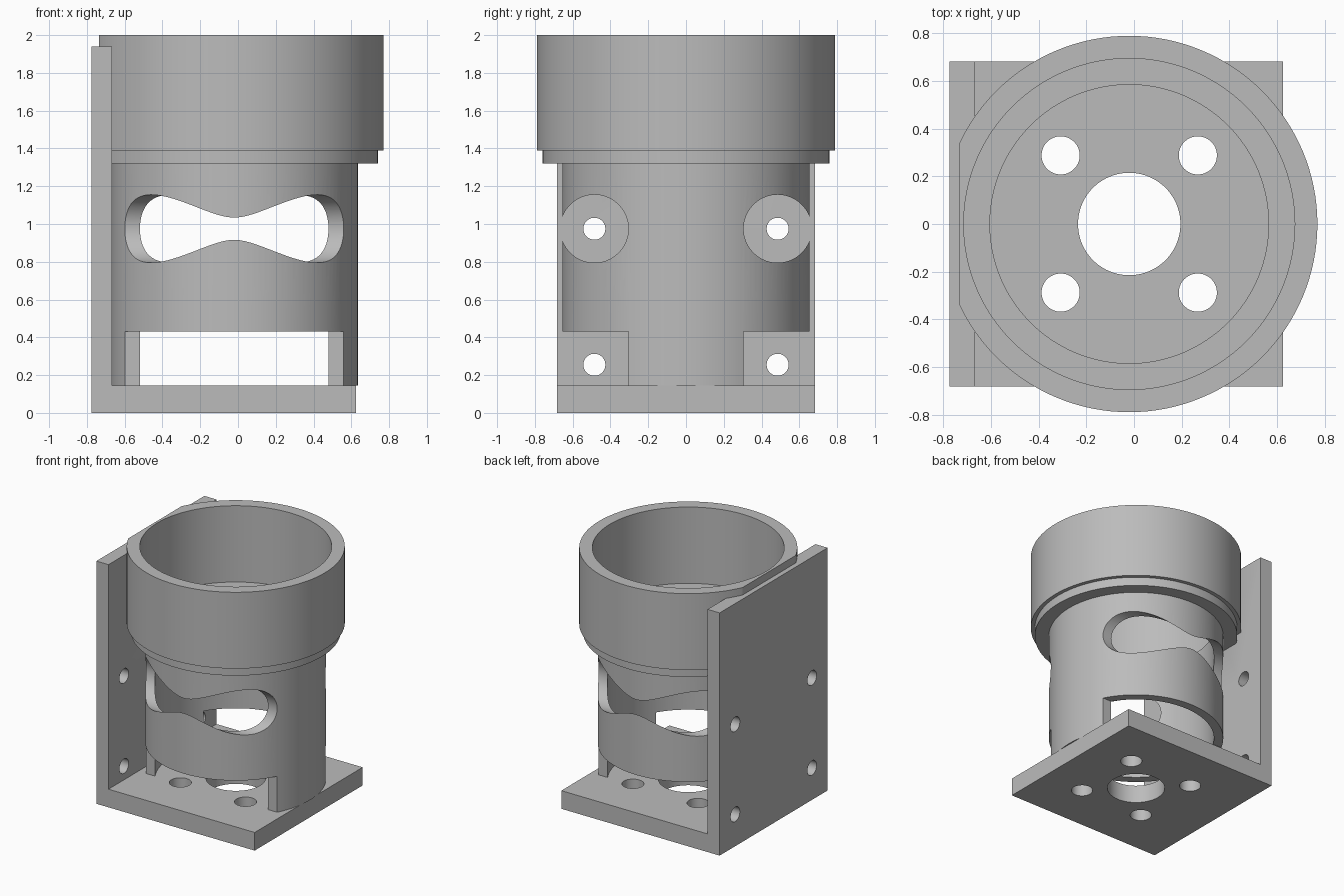
import bpy, bmesh, math
from mathutils import Matrix, Vector

if "Cube" in bpy.data.objects:
    bpy.data.objects.remove(bpy.data.objects["Cube"], do_unlink=True)

AXIS_X = -0.02          # centre line of the round holder
PLATE_IN = -0.668       # inner face of the upright plate
BASE_TOP = 0.145

grey = bpy.data.materials.new("plain grey")
grey.use_nodes = True
colour = (0.5, 0.5, 0.5, 1)
grey.diffuse_color = colour
grey.node_tree.nodes["Principled BSDF"].inputs["Base Color"].default_value = colour


def make_object(name, bm):
    bmesh.ops.recalc_face_normals(bm, faces=bm.faces)
    mesh = bpy.data.meshes.new(name)
    bm.to_mesh(mesh)
    bm.free()
    mesh.materials.append(grey)
    obj = bpy.data.objects.new(name, mesh)
    bpy.context.collection.objects.link(obj)
    return obj


def box(name, low, high):
    bm = bmesh.new()
    low, high = Vector(low), Vector(high)
    size = Matrix.Diagonal((*(high - low), 1))
    bmesh.ops.create_cube(bm, size=1, matrix=Matrix.Translation((low + high) / 2) @ size)
    return make_object(name, bm)


def cylinder(name, centre, radius, length, along_x=False):
    bm = bmesh.new()
    turn = Matrix.Rotation(math.pi / 2 if along_x else 0, 4, 'Y')
    bmesh.ops.create_cone(bm, cap_ends=True, segments=96, radius1=radius, radius2=radius,
                          depth=length, matrix=Matrix.Translation(centre) @ turn)
    return make_object(name, bm)


def lathe(name, profile, segments=128):
    bm = bmesh.new()
    rings = []
    for i in range(segments):
        a = math.tau * i / segments
        rings.append([bm.verts.new((AXIS_X + r * math.cos(a), r * math.sin(a), z))
                      for r, z in profile])
    n = len(profile)
    for i, ring in enumerate(rings):
        after = rings[(i + 1) % segments]
        for j in range(n):
            k = (j + 1) % n
            bm.faces.new((ring[j], after[j], after[k], ring[k]))
    return make_object(name, bm)


def extrude_y(name, profile, half):
    bm = bmesh.new()
    face = bm.faces.new([bm.verts.new((x, -half, z)) for x, z in profile])
    grown = bmesh.ops.extrude_face_region(bm, geom=[face])["geom"]
    bmesh.ops.translate(bm, vec=(0, 2 * half, 0),
                        verts=[v for v in grown if isinstance(v, bmesh.types.BMVert)])
    return make_object(name, bm)


def cut(target, cutters):
    bpy.context.view_layer.objects.active = target
    for cutter in cutters:
        mod = target.modifiers.new("cut", 'BOOLEAN')
        mod.solver = 'EXACT'
        mod.object = cutter
        bpy.ops.object.modifier_apply(modifier=mod.name)
        bpy.data.objects.remove(cutter, do_unlink=True)


# L-shaped bracket: base plate and upright plate
bracket = extrude_y("bracket", [(-0.775, 0), (0.625, 0), (0.625, BASE_TOP),
                                (PLATE_IN, BASE_TOP), (PLATE_IN, 1.94), (-0.775, 1.94)], 0.682)
holes = [cylinder("centre_hole", (AXIS_X, 0, 0), 0.215, 0.5)]
for sx in (-1, 1):
    for sy in (-1, 1):
        holes.append(cylinder("base_hole", (AXIS_X + sx * 0.288, sy * 0.288, 0), 0.08, 0.5))
for sy in (-1, 1):
    for z in (0.255, 0.975):
        holes.append(cylinder("plate_hole", (-0.72, sy * 0.485, z), 0.058, 0.4, True))
# Clearance so the cup interior stays round where it meets the plate
holes.append(cylinder("cup_clearance", (AXIS_X, 0, 1.88), 0.7, 1.0))
cut(bracket, holes)

# Round holder: tube, step ring and wide cup
holder = lathe("cup_holder", [(0.585, BASE_TOP), (0.655, BASE_TOP), (0.655, 1.32), (0.76, 1.32),
                              (0.76, 1.39), (0.79, 1.39), (0.79, 2), (0.695, 2),
                              (0.695, 1.39), (0.585, 1.39)])
openings = [box("flat_side", (-1.2, -1, -0.5), (-0.735, 1, 2.5))]
for sy in (-1, 1):
    openings.append(cylinder("round_window", (0, sy * 0.485, 0.975), 0.18, 3, True))
    y0, y1 = sorted((sy * 0.305, sy * 1.2))
    openings.append(box("low_window", (-1.5, y0, -0.1), (1.5, y1, 0.432)))
cut(holder, openings)

# Smooth round walls, sharp edges kept
for obj in (bracket, holder):
    bpy.ops.object.select_all(action='DESELECT')
    obj.select_set(True)
    bpy.context.view_layer.objects.active = obj
    bpy.ops.object.shade_smooth_by_angle(angle=math.radians(30))
